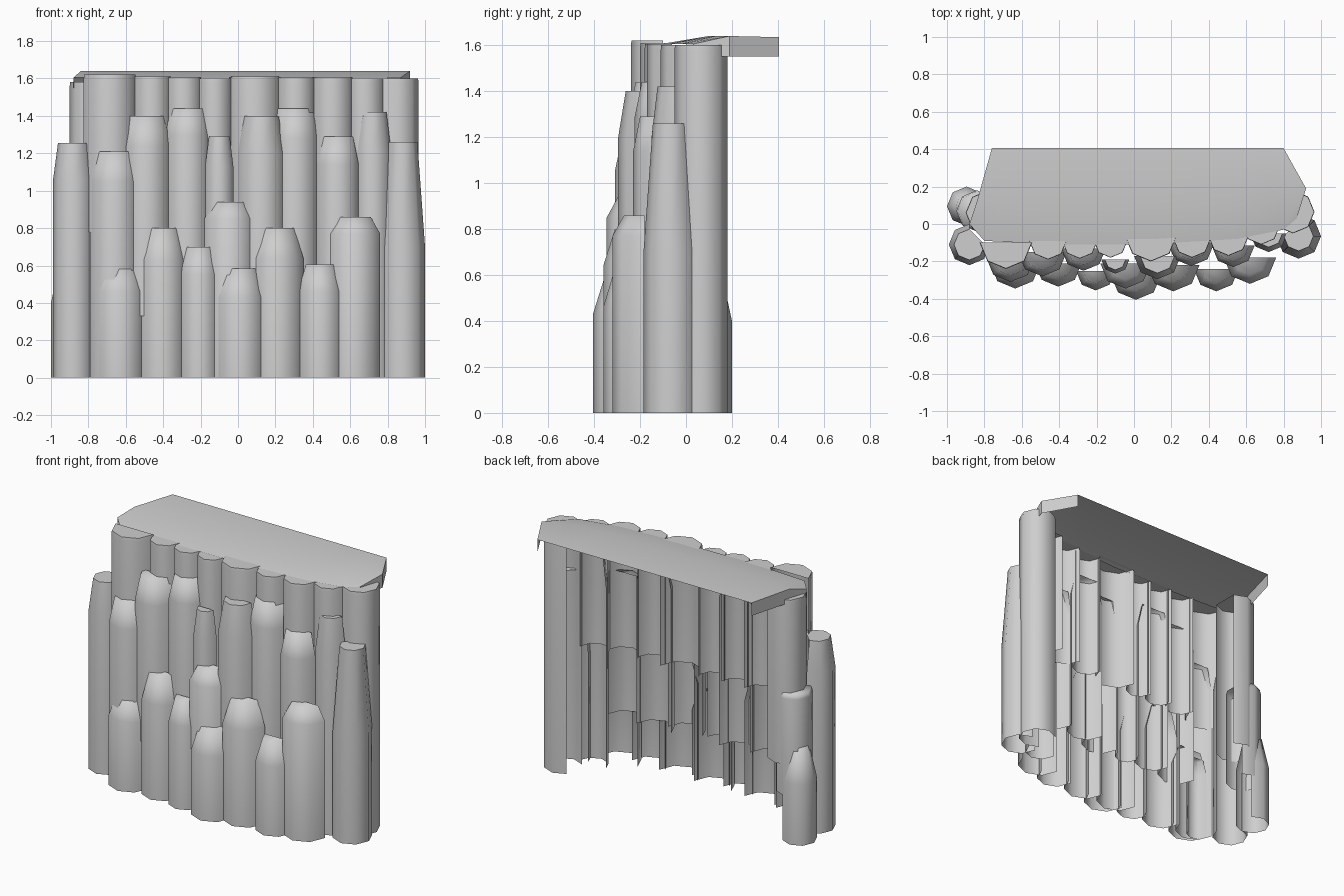
import bpy
import bmesh
from math import cos, sin, pi, radians

cube = bpy.data.objects.get("Cube")
if cube:
    bpy.data.objects.remove(cube, do_unlink=True)

stone = bpy.data.materials.new("grey_stone")
stone.use_nodes = True
GREY = (0.62, 0.62, 0.62, 1)
stone.diffuse_color = GREY
stone.node_tree.nodes["Principled BSDF"].inputs["Base Color"].default_value = GREY

SIDES = 8
FRONT, RIGHT_END, LEFT_END = -pi / 2, 0, pi
RIGHT_CORNER, LEFT_CORNER = -pi / 4, -3 * pi / 4


def finish(bm, name, smooth_angle):
    """Turn a bmesh into a smooth-shaded stone object with sharp edges kept."""
    mesh = bpy.data.meshes.new(name)
    bm.to_mesh(mesh)
    bm.free()
    mesh.materials.append(stone)
    for poly in mesh.polygons:
        poly.use_smooth = True
    mesh.set_sharp_from_angle(angle=radians(smooth_angle))
    obj = bpy.data.objects.new(name, mesh)
    bpy.context.collection.objects.link(obj)
    return obj


def column(name, x, y, radius, shoulder, top, base=0, taper=0.64,
           facing=FRONT, limit=-0.1):
    """Open shell of a stone column, kept only on the side it faces."""
    bm = bmesh.new()
    rings = []
    for z, scale in ((base, 1), (shoulder, 1), (top, taper)):
        ring = []
        for i in range(SIDES):
            a = 2 * pi * i / SIDES
            ring.append(bm.verts.new((x + radius * scale * cos(a),
                                      y + radius * scale * sin(a), z)))
        rings.append(ring)
    for low, high in zip(rings, rings[1:]):
        for i in range(SIDES):
            middle = 2 * pi * (i + 0.5) / SIDES
            if cos(middle - facing) > limit:
                j = (i + 1) % SIDES
                bm.faces.new((low[i], low[j], high[j], high[i]))
    # The cap spans only the walls that were kept
    bm.faces.new([v for v in rings[-1] if v.link_faces])
    loose = [v for v in bm.verts if not v.link_faces]
    bmesh.ops.delete(bm, geom=loose, context="VERTS")
    return finish(bm, name, 80)


# Columns: x, y, radius, shoulder height, top height
front_row = [
    (-0.635, -0.21, 0.135, 0.46, 0.59),
    (-0.70, -0.21, 0.07, 0.46, 0.545),
    (-0.405, -0.21, 0.125, 0.63, 0.80),
    (-0.205, -0.25, 0.105, 0.55, 0.70),
    (0.01, -0.27, 0.135, 0.43, 0.585),
    (-0.045, -0.21, 0.135, 0.85, 0.94),
    (0.21, -0.22, 0.14, 0.64, 0.80),
    (0.44, -0.24, 0.12, 0.46, 0.605),
    (0.62, -0.18, 0.14, 0.77, 0.86),
]
# Middle columns end with the height of the lower edge
middle_row = [
    (-0.66, -0.18, 0.13, 1.05, 1.21, 0),
    (-0.49, -0.15, 0.13, 1.24, 1.40, 0.33),
    (-0.27, -0.13, 0.12, 1.30, 1.44, 0.33),
    (-0.10, -0.19, 0.075, 1.13, 1.29, 0.33),
    (0.125, -0.17, 0.125, 1.20, 1.40, 0.33),
    (0.305, -0.10, 0.125, 1.28, 1.44, 0.33),
    (0.53, -0.115, 0.115, 1.14, 1.29, 0.33),
    (0.72, -0.05, 0.10, 1.20, 1.42, 0),
]
for number, spec in enumerate(front_row, 1):
    column(f"front_column_{number}", *spec)
for number, spec in enumerate(middle_row, 1):
    column(f"middle_column_{number}", *spec, taper=0.74)

# Flat-topped upper columns under the ledge: x, y, radius, top height
upper_row = [
    (-0.685, -0.10, 0.14, 1.62),
    (-0.46, -0.09, 0.10, 1.61),
    (-0.29, -0.09, 0.095, 1.605),
    (-0.125, -0.09, 0.09, 1.60),
    (0.09, -0.06, 0.14, 1.61),
    (0.31, -0.08, 0.10, 1.605),
    (0.505, -0.06, 0.11, 1.605),
    (0.68, -0.01, 0.10, 1.60),
]
for number, (x, y, radius, top) in enumerate(upper_row, 1):
    column(f"upper_column_{number}", x, y, radius, top - 0.02, top,
           base=0.78, taper=0.98)

# End columns wrap around the open back
end_columns = [
    ("right_end_tapered_column", (0.88, -0.065, 0.12, 0.70, 1.26), 0, 0.66, RIGHT_CORNER),
    ("right_end_post", (0.85, 0.065, 0.115, 1.58, 1.60), 0, 0.98, RIGHT_END),
    ("left_end_column", (-0.88, -0.11, 0.11, 1.05, 1.255), 0, 0.75, LEFT_CORNER),
    ("left_end_post", (-0.78, 0.06, 0.12, 1.56, 1.58), 0.5, 0.98, LEFT_END),
    ("left_end_step", (-0.84, 0.07, 0.11, 0.94, 0.97), 0.3, 0.93, LEFT_END),
    ("left_end_stub", (-0.895, 0.095, 0.105, 0.40, 0.62), 0, 0.55, LEFT_END),
]
for name, spec, base, taper, facing in end_columns:
    column(name, *spec, base=base, taper=taper, facing=facing, limit=-0.5)

# Top ledge: a sheet lofted through front, ridge and back lines
front_line = [(-0.88, 0.0), (-0.8, -0.09), (-0.4, -0.11), (0.05, -0.11),
              (0.55, -0.08), (0.8, -0.03), (0.87, 0.03)]
ridge_line = [(-0.84, 0.12), (-0.72, 0.1), (-0.4, 0.1), (0.03, 0.1),
              (0.5, 0.1), (0.76, 0.13), (0.92, 0.19)]
back_line = [(x, 0.405) for x in (-0.76, -0.64, -0.37, 0.02, 0.41, 0.65, 0.80)]

bm = bmesh.new()
rows = []
for line, z in ((front_line, 1.605), (ridge_line, 1.64), (back_line, 1.635)):
    rows.append([bm.verts.new((x, y, z)) for x, y in line])
for a, b in zip(rows, rows[1:]):
    for i in range(len(a) - 1):
        bm.faces.new((a[i], a[i + 1], b[i + 1], b[i]))

# Short skirts hang from both ends; the back and underside stay open
for end in (0, -1):
    upper = [row[end] for row in rows]
    lower = [bm.verts.new((v.co.x, v.co.y, 1.55)) for v in upper]
    for i in range(len(upper) - 1):
        bm.faces.new((lower[i], lower[i + 1], upper[i + 1], upper[i]))
bmesh.ops.recalc_face_normals(bm, faces=bm.faces)
finish(bm, "top_ledge", 30)
